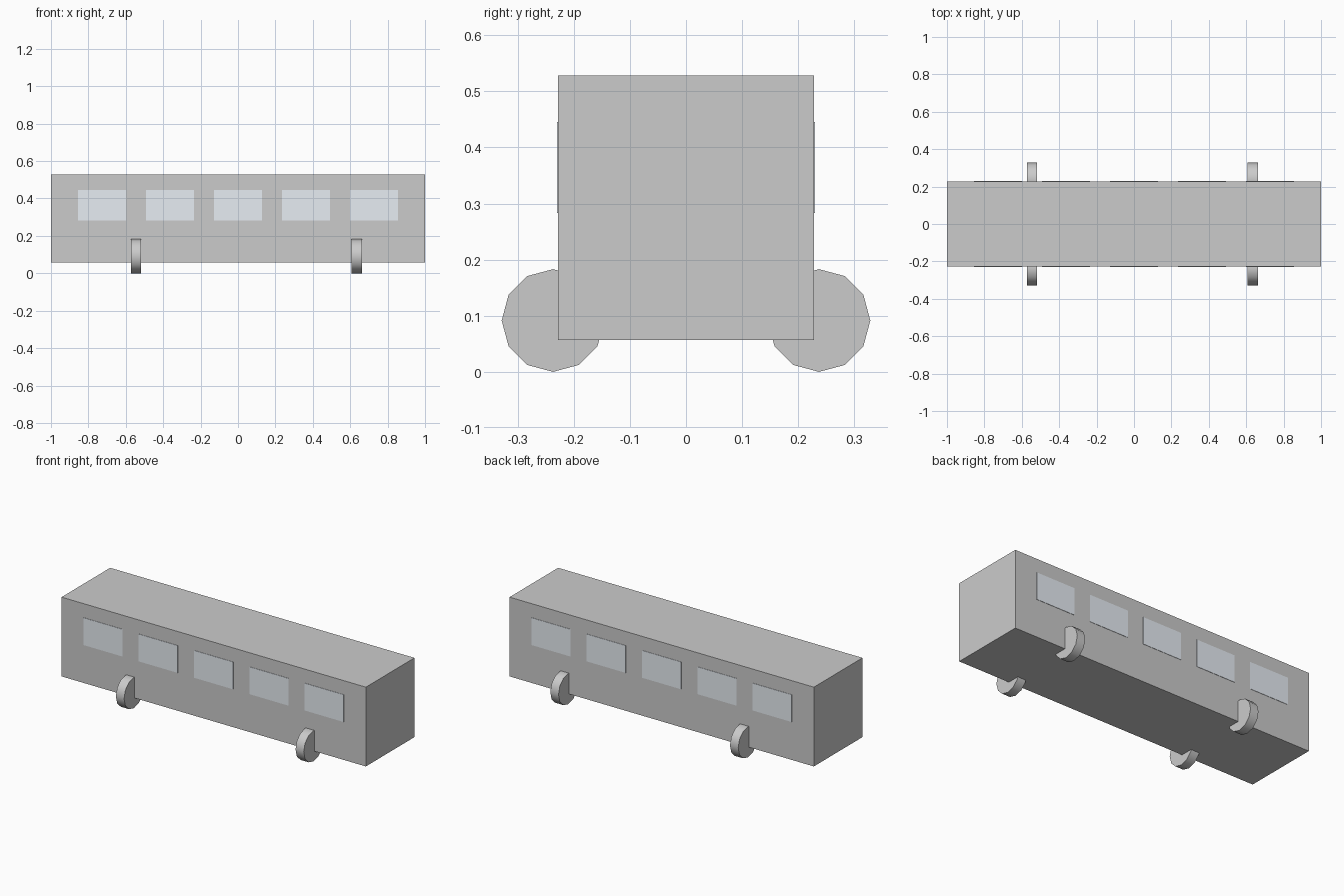
import bpy
import math

if "Cube" in bpy.data.objects:
    bpy.data.objects.remove(bpy.data.objects["Cube"])


def box(name, centre, size, material=None):
    bpy.ops.mesh.primitive_cube_add(size=1, location=centre)
    obj = bpy.context.object
    obj.name = name
    obj.scale = size
    bpy.ops.object.transform_apply(location=False, rotation=False, scale=True)
    if material:
        obj.data.materials.append(material)
    return obj


def wheel(name, x, y):
    # 12-sided disc, axle along x, with a corner pointing straight up
    bpy.ops.mesh.primitive_cylinder_add(
        vertices=12, radius=0.0915, depth=0.054,
        location=(x, y, 0.0915), rotation=(0, math.pi / 2, 0))
    bpy.context.object.name = name
    bpy.ops.object.shade_smooth_by_angle(angle=math.radians(40))


# Pale blue window glass
glass = bpy.data.materials.new("window_glass")
glass.diffuse_color = (0.8, 0.85, 0.9, 1)
glass.use_nodes = True
glass.node_tree.nodes["Principled BSDF"].inputs["Base Color"].default_value = glass.diffuse_color

# Long box body
box("bus_body", (0, 0, 0.2925), (2, 0.456, 0.471))

for side, label in ((-1, "front"), (1, "back")):
    # Five thin window panes along each side
    for i in range(5):
        box(f"{label}_window_{i + 1}", ((i - 2) * 0.3636, side * 0.2265, 0.364),
            (0.257, 0.007, 0.162), glass)
    # Two wheels per side, half sunk into the body
    for x, end in ((-0.546, "left"), (0.635, "right")):
        wheel(f"{label}_{end}_wheel", x, side * 0.237)
